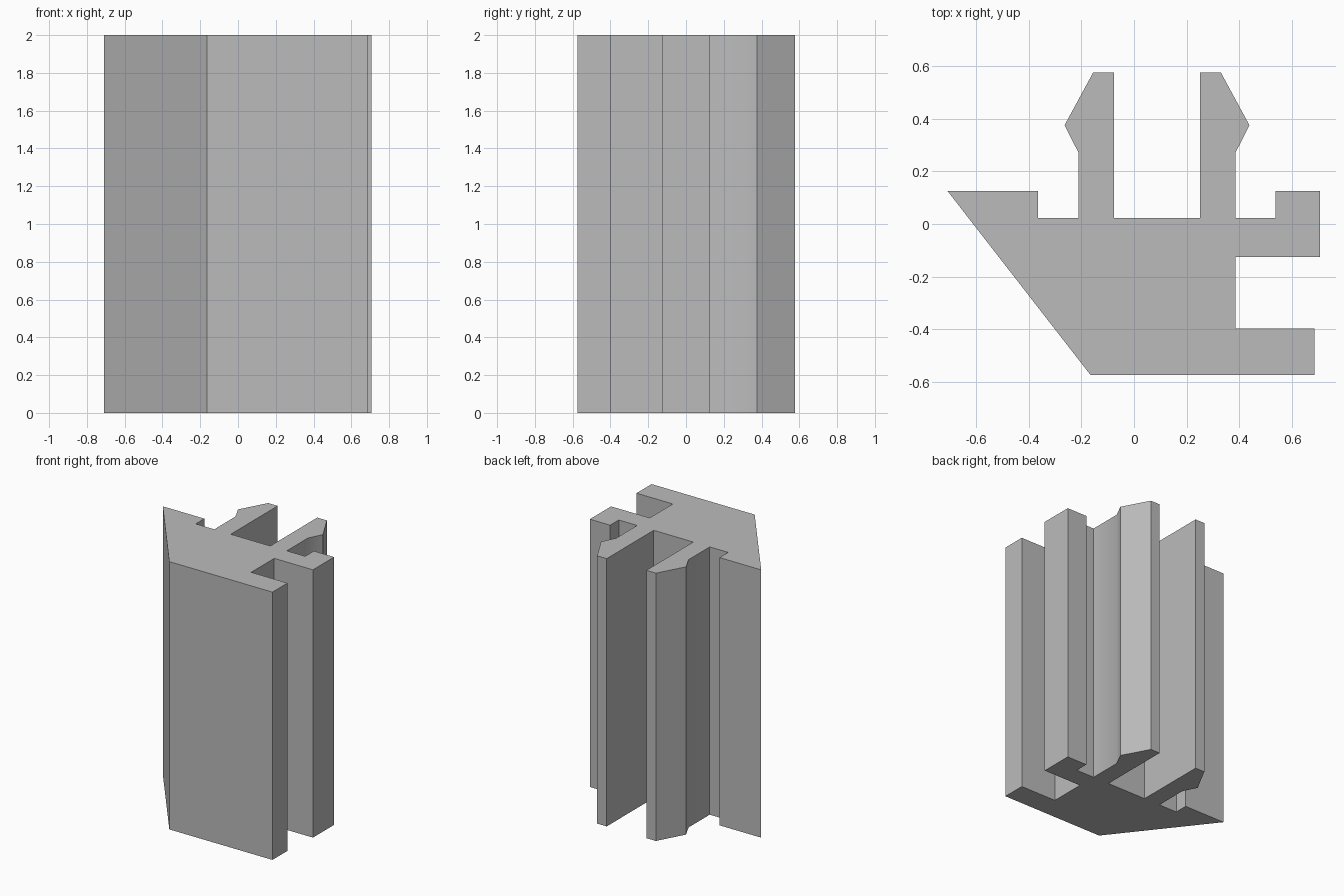
import bpy
import bmesh
from math import radians

old = bpy.data.objects.get("Cube")
if old:
    bpy.data.objects.remove(old, do_unlink=True)

HEIGHT = 2.0
GREY = (0.5, 0.5, 0.5, 1.0)

mat = bpy.data.materials.new("plain grey")
mat.use_nodes = True
mat.diffuse_color = GREY
mat.node_tree.nodes["Principled BSDF"].inputs["Base Color"].default_value = GREY

# Snap-in clip, drawn as the left-hand prong from its foot to its inner foot
prong = [(-0.212, 0.023), (-0.212, 0.273), (-0.264, 0.376),
         (-0.155, 0.577), (-0.076, 0.577), (-0.076, 0.023)]
MID = 0.0875  # the two prongs mirror about this x
mirrored_prong = [(2 * MID - x, y) for x, y in reversed(prong)]

# Rear lips, side slot and slanted front of the strip
left_lip = [(-0.709, 0.125), (-0.365, 0.125), (-0.365, 0.023)]
right_lip = [(0.539, 0.023), (0.539, 0.125), (0.707, 0.125), (0.707, -0.125)]
side_slot = [(0.387, -0.125), (0.387, -0.397)]
front_foot = [(0.687, -0.397), (0.687, -0.575), (-0.165, -0.575)]

outline = left_lip + prong + mirrored_prong + right_lip + side_slot + front_foot

# Extrude the profile along its length
bm = bmesh.new()
base = bm.faces.new([bm.verts.new((x, y, 0)) for x, y in outline])
top = bmesh.ops.extrude_face_region(bm, geom=[base], use_keep_orig=True)
bmesh.ops.translate(bm, vec=(0, 0, HEIGHT),
                    verts=[v for v in top["geom"] if isinstance(v, bmesh.types.BMVert)])
bmesh.ops.recalc_face_normals(bm, faces=bm.faces)
mesh = bpy.data.meshes.new("extruded_strip")
bm.to_mesh(mesh)
bm.free()
mesh.materials.append(mat)

strip = bpy.data.objects.new("extruded_strip", mesh)
bpy.context.collection.objects.link(strip)

# Soften only the shallow bends of the clip
bpy.ops.object.select_all(action="DESELECT")
strip.select_set(True)
bpy.context.view_layer.objects.active = strip
bpy.ops.object.shade_smooth_by_angle(angle=radians(30))
